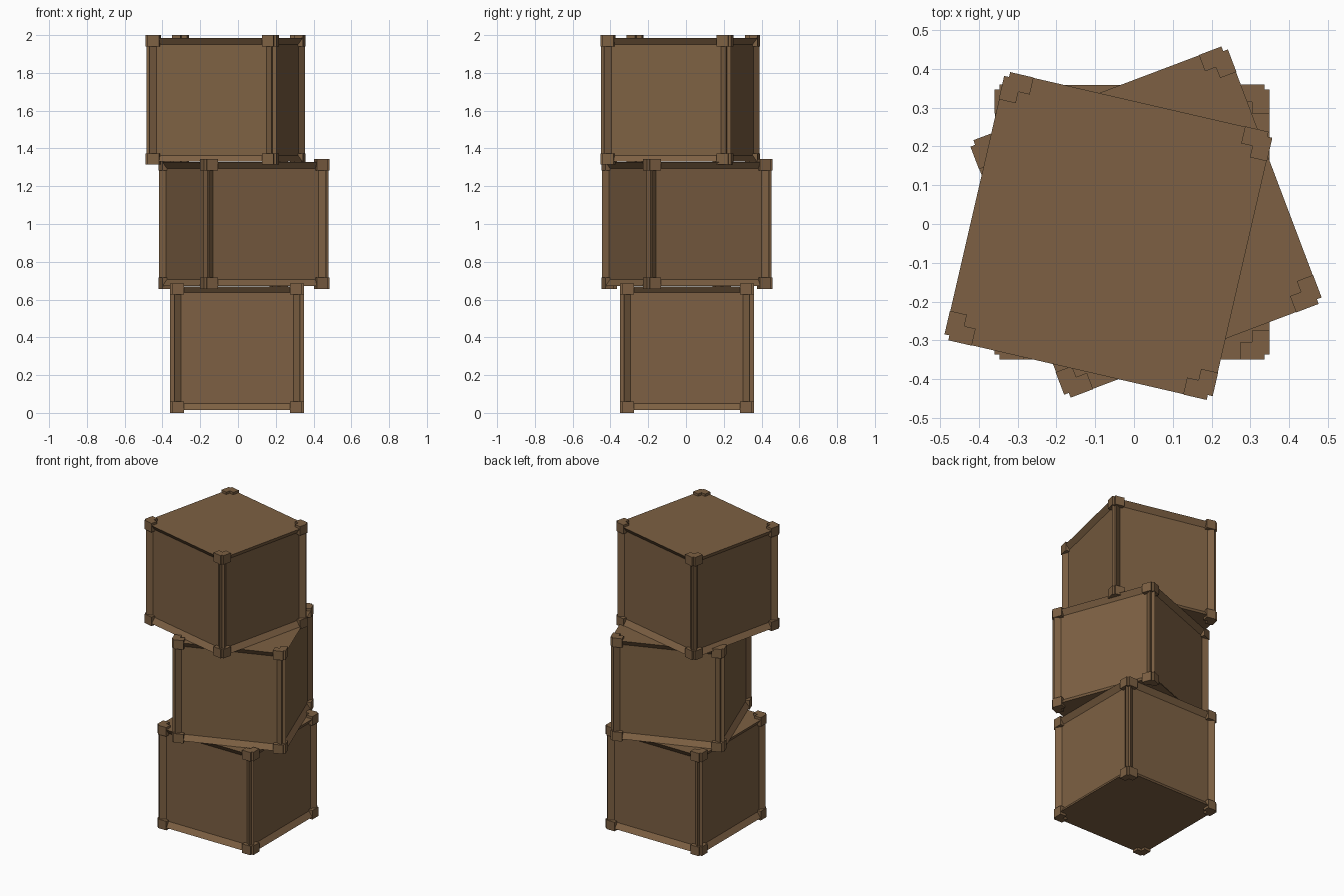
import bpy
import bmesh
from math import radians
from mathutils import Matrix, Vector

cube = bpy.data.objects.get("Cube")
if cube:
    bpy.data.objects.remove(cube, do_unlink=True)

HALF = 0.354      # half the crate width
HEIGHT = 0.686    # crate height with corner feet
FOOT = 0.016      # how far the corner feet stand proud
GROOVE = 0.022    # open groove along each upright edge
RECESS = 0.025    # depth of the side panels
BORDER = 0.048    # frame width around each panel

wood = bpy.data.materials.new("brown_wood")
color = (0.205, 0.118, 0.056, 1)
wood.diffuse_color = color
wood.use_nodes = True
shader = wood.node_tree.nodes["Principled BSDF"]
shader.inputs["Base Color"].default_value = color
shader.inputs["Roughness"].default_value = 0.8


def add_box(bm, low, high):
    """Add a box between two opposite corners and return its faces."""
    low, high = Vector(low), Vector(high)
    matrix = Matrix.Translation((low + high) / 2) @ Matrix.Diagonal((*(high - low), 1))
    verts = bmesh.ops.create_cube(bm, size=1, matrix=matrix)["verts"]
    return list({f for v in verts for f in v.link_faces})


def finish(bm, name, place):
    bmesh.ops.recalc_face_normals(bm, faces=bm.faces)
    mesh = bpy.data.meshes.new(name)
    bm.to_mesh(mesh)
    bm.free()
    mesh.materials.append(wood)
    obj = bpy.data.objects.new(name, mesh)
    obj.matrix_world = place
    bpy.context.collection.objects.link(obj)


def crate_core(name, place):
    bm = bmesh.new()
    w = HALF - RECESS - 0.003
    add_box(bm, (-w, -w, FOOT), (w, w, HEIGHT - FOOT))
    finish(bm, name, place)


def framed_side(name, place):
    """Raised frame around a sunken panel, facing -y."""
    bm = bmesh.new()
    w = HALF - GROOVE
    faces = add_box(bm, (-w, -HALF, FOOT), (w, -HALF + 0.04, HEIGHT - FOOT))
    front = min(faces, key=lambda f: f.calc_center_median().y)
    bmesh.ops.inset_region(bm, faces=[front], thickness=BORDER)
    bmesh.ops.translate(bm, verts=front.verts, vec=(0, RECESS, 0))
    finish(bm, name, place)


def corner_bracket(name, place, bottom):
    """L-shaped block with a notched outer corner."""
    bm = bmesh.new()
    edge, notch, arm, thick = HALF + 0.001, 0.013, 0.075, 0.045
    a, b, c = edge - notch, edge - thick, edge - arm
    outline = [(c, edge), (a, edge), (a, a), (edge, a),
               (edge, c), (b, c), (b, b), (c, b)]
    base = bm.faces.new([bm.verts.new((x, y, bottom)) for x, y in outline])
    top = bmesh.ops.extrude_face_region(bm, geom=[base])["geom"]
    moved = [v for v in top if isinstance(v, bmesh.types.BMVert)]
    bmesh.ops.translate(bm, verts=moved, vec=(0, 0, 0.06))
    finish(bm, name, place)


def crate(label, x, y, z, turn):
    place = Matrix.Translation((x, y, z)) @ Matrix.Rotation(radians(turn), 4, "Z")
    crate_core(label + "_crate_core", place)
    for i, side in enumerate(("front", "left", "back", "right")):
        turned = place @ Matrix.Rotation(radians(90 * i), 4, "Z")
        framed_side(f"{label}_crate_{side}_side", turned)
        corner_bracket(f"{label}_crate_lower_bracket_{i + 1}", turned, 0)
        corner_bracket(f"{label}_crate_upper_bracket_{i + 1}", turned, HEIGHT - 0.06)


# Three crates stacked with a twist
crate("bottom", -0.005, 0.005, 0, 0)
crate("middle", 0.031, 0.005, 0.657, 20.7)
crate("top", -0.066, -0.031, 1.314, -13)
